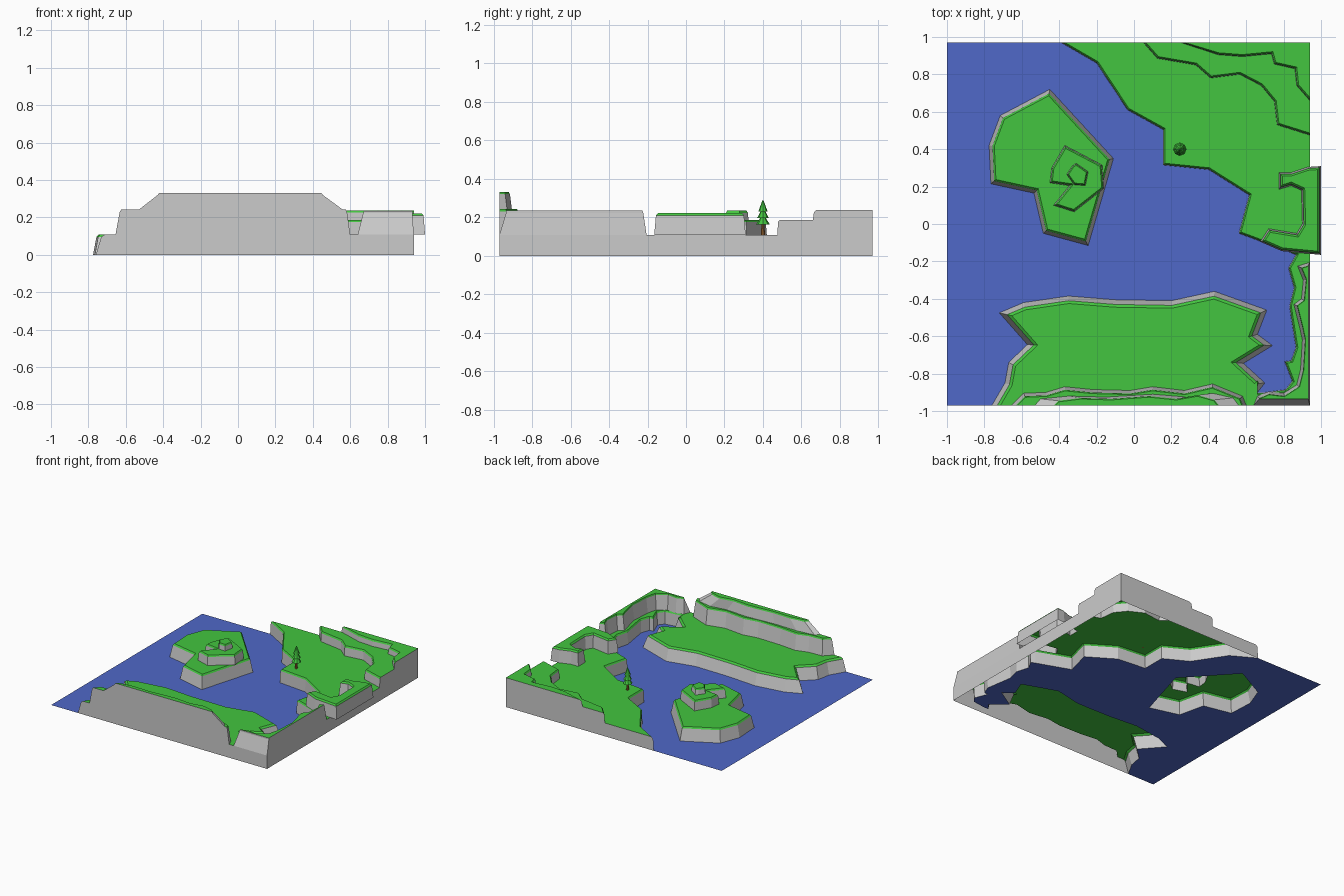
import bpy, bmesh
from mathutils import Vector
from mathutils.geometry import delaunay_2d_cdt

if "Cube" in bpy.data.objects:
    bpy.data.objects.remove(bpy.data.objects["Cube"])


def material(name, rgb):
    m = bpy.data.materials.new(name)
    m.diffuse_color = (*rgb, 1)
    m.use_nodes = True
    m.node_tree.nodes["Principled BSDF"].inputs["Base Color"].default_value = m.diffuse_color
    return m


GREEN = material("grass", (0.056, 0.56, 0.05))
BLUE = material("water", (0.08, 0.14, 0.58))
BROWN = material("bark", (0.35, 0.14, 0.03))


def make(name, quads, mat=None):
    """Object from a list of faces, each a list of 3D points."""
    bm = bmesh.new()
    for q in quads:
        bm.faces.new([bm.verts.new(p) for p in q])
    bmesh.ops.remove_doubles(bm, verts=bm.verts, dist=0.0002)
    me = bpy.data.meshes.new(name)
    bm.to_mesh(me)
    bm.free()
    if mat:
        me.materials.append(mat)
    bpy.context.collection.objects.link(bpy.data.objects.new(name, me))


def area(p):
    return sum(a[0] * b[1] - b[0] * a[1] for a, b in zip(p, p[1:] + p[:1])) / 2


def seam(a, b, also=()):
    """True for an edge lying on the map border."""
    return (a[0] == b[0] and a[0] in (0.94, 0.66)) or (a[1] == b[1] and a[1] in (-0.97, 0.97))


def inset(p, d, flags, border):
    """Move each edge of a ccw polygon inward; border edges use their own x / y amounts."""
    lines = []
    for i, a in enumerate(p):
        a, b = Vector(a), Vector(p[(i + 1) % len(p)])
        t = (b - a).normalized()
        n = Vector((-t.y, t.x))
        k = d if not flags[i] else (border[0] if abs(n.x) > 0.5 else border[1])
        lines.append((a + n * k, t))
    out = []
    for i, v in enumerate(p):
        (a, s), (b, t) = lines[i - 1], lines[i]
        c = s.cross(t)
        q = b if abs(c) < 0.05 else a + s * ((b - a).cross(t) / c)
        off = q - Vector(v)
        lim = 2.2 * max(d, *border)
        if off.length > lim:
            off *= lim / off.length
        out.append((v[0] + off.x, v[1] + off.y))
    return out


def inside(pt, p):
    r = False
    for a, b in zip(p, p[1:] + p[:1]):
        if (a[1] > pt[1]) != (b[1] > pt[1]) and pt[0] < (b[0] - a[0]) * (pt[1] - a[1]) / (b[1] - a[1]) + a[0]:
            r = not r
    return r


def sheet(outline, holes, z):
    """Flat triangles filling the outline minus the holes."""
    vs, es = [], []
    for p in [outline] + holes:
        n = len(vs)
        vs += [Vector(v) for v in p]
        es += [(n + i, n + (i + 1) % len(p)) for i in range(len(p))]
    v2, _, tris, *_ = delaunay_2d_cdt(vs, es, [], 0, 1e-5)
    faces = []
    for t in tris:
        q = [tuple(v2[i]) for i in t]
        c = (sum(v[0] for v in q) / len(q), sum(v[1] for v in q) / len(q))
        if inside(c, outline) and not any(inside(c, h) for h in holes):
            if area(q) < 0:
                q.reverse()
            faces.append([(x, y, z) for x, y in q])
    return faces


def terrace(name, base, z0, z1, slope, lip=0.01, holes=(), border=(0, 0), top=None):
    """Open shell: grey cliff, green bevelled lip and green top."""
    base = list(base)
    if area(base) < 0:
        base.reverse()
        top = top and list(reversed(top))
    n = len(base)
    flags = [seam(base[i], base[(i + 1) % n]) for i in range(n)]
    mid = top or inset(base, slope, flags, border)
    rim = inset(mid, lip, flags, (0, 0))
    zl = z1 - 0.012
    cliff, grass = [], sheet(rim, list(holes), z1)
    for i in range(n):
        j = (i + 1) % n
        if flags[i] and base[i][0] == base[j][0] == 0.66:
            continue
        cliff.append([(*base[i], z0), (*base[j], z0), (*mid[j], zl), (*mid[i], zl)])
        band = [(*mid[i], zl), (*mid[j], zl), (*rim[j], z1), (*rim[i], z1)]
        (cliff if flags[i] else grass).append(band)
    make(name + "_cliff", cliff)
    make(name + "_grass", grass, GREEN)


# Outlines of the mainland and its terraces
east1 = [(-.39, .97), (-.2, .86), (-.035, .61), (.155, .505), (.155, .315), (.4, .29), (.615, .155),
         (.56, -.05), (.83, -.15), (.865, -.165), (.825, -.235), (.855, -.34), (.83, -.44), (.865, -.66),
         (.84, -.73), (.805, -.735), (.845, -.84), (.81, -.885), (.70, -.9), (.66, -.9), (.66, -.97),
         (.94, -.97), (.94, .475), (.94, .97)]
east2 = [(.05, .97), (.125, .885), (.33, .85), (.41, .78), (.565, .8), (.68, .74), (.75, .655),
         (.765, .53), (.94, .475), (.94, .97)]
east3 = [(.25, .97), (.45, .905), (.58, .895), (.735, .91), (.75, .855), (.86, .83), (.87, .74),
         (.94, .66), (.94, .97)]
ridge = [(.94, -.97), (.94, -.205), (.875, -.225), (.905, -.3), (.895, -.4), (.855, -.43), (.885, -.55),
         (.9, -.62), (.89, -.78), (.87, -.86), (.8, -.905), (.72, -.895), (.66, -.92), (.64, -.97)]
block = [(1, .31), (.93, .305), (.84, .275), (.775, .275), (.775, .185), (.84, .205), (.895, .18),
         (.9, 0), (.87, -.05), (.72, -.025), (.675, -.095), (.79, -.145), (1, -.165)]

# Outlines of the southern plateau
south1 = [(-.76, -.97), (-.69, -.85), (-.67, -.74), (-.57, -.645), (-.72, -.475), (-.59, -.42),
          (-.35, -.385), (-.1, -.405), (.2, -.41), (.43, -.36), (.71, -.46), (.66, -.59), (.74, -.65),
          (.585, -.745), (.7, -.85), (.66, -.9), (.66, -.97)]
south2 = [(-.655, -.97), (-.59, -.905), (-.47, -.9), (-.37, -.87), (-.22, -.885), (-.02, -.89),
          (.1, -.87), (.27, -.89), (.42, -.855), (.53, -.9), (.58, -.92), (.6, -.97)]
south3 = [(-.53, -.97), (-.5, -.935), (-.35, -.92), (-.15, -.925), (.1, -.91), (.28, -.925),
          (.42, -.905), (.53, -.93), (.56, -.97)]

# Outlines of the western island
isle1 = [(-.45, .72), (-.11, .35), (-.245, -.115), (-.485, -.05), (-.535, .165), (-.765, .215),
         (-.775, .42), (-.715, .58)]
isle2 = [(-.37, .42), (-.17, .315), (-.16, .19), (-.32, .065), (-.43, .1), (-.345, .205),
         (-.45, .22), (-.44, .3)]
isle3 = [(-.31, .325), (-.245, .28), (-.26, .205), (-.32, .21), (-.36, .265), (-.33, .31)]

L1 = 0.108
terrace("mainland", east1, 0, L1, 0.003, 0.008, [east2, block, ridge])
terrace("mainland_step", east2, L1, 0.187, 0.003, 0.008, [east3])
terrace("mainland_summit", east3, 0.187, 0.238, 0.003, 0.008)
terrace("east_ridge", ridge, L1, 0.235, 0.014, 0.004, border=(0.008, 0.035))
terrace("overhang_block", block, L1, 0.222, 0.008, 0.01)
terrace("plateau", south1, 0, L1, 0.025, 0.015, [south2])
terrace("plateau_step", south2, L1, 0.242, 0.016, 0.006, [south3])
terrace("plateau_summit", south3, 0.242, 0.332, 0, 0.006, top=[(x * 0.81, y - (0.01 if y > -.95 else 0)) for x, y in south3])
terrace("island", isle1, 0, L1, 0.018, 0.01, [isle2])
terrace("island_step", isle2, L1, 0.187, 0.004, 0.008, [isle3])
terrace("island_summit", isle3, 0.187, 0.235, 0.003, 0.006)

# Water sheet with the land cut out
sea = [(-1, -.97), (.94, -.97), (.94, .97), (-1, .97)]
make("water", sheet(sea, [east1, south1, isle1], 0), BLUE)


# Pine tree
def cone(name, z0, z1, r0, r1, mat):
    bpy.ops.mesh.primitive_cone_add(vertices=8, radius1=r0, radius2=r1, depth=z1 - z0,
                                    location=(0.245, 0.4, (z0 + z1) / 2))
    bpy.context.object.name = name
    bpy.context.object.data.materials.append(mat)


cone("tree_trunk", L1, 0.17, 0.01, 0.008, BROWN)
for i, (z0, z1, r) in enumerate([(0.162, 0.215, 0.036), (0.195, 0.25, 0.031), (0.23, 0.288, 0.024)]):
    cone(f"tree_foliage_{i + 1}", z0, z1, r, 0.003, GREEN)
